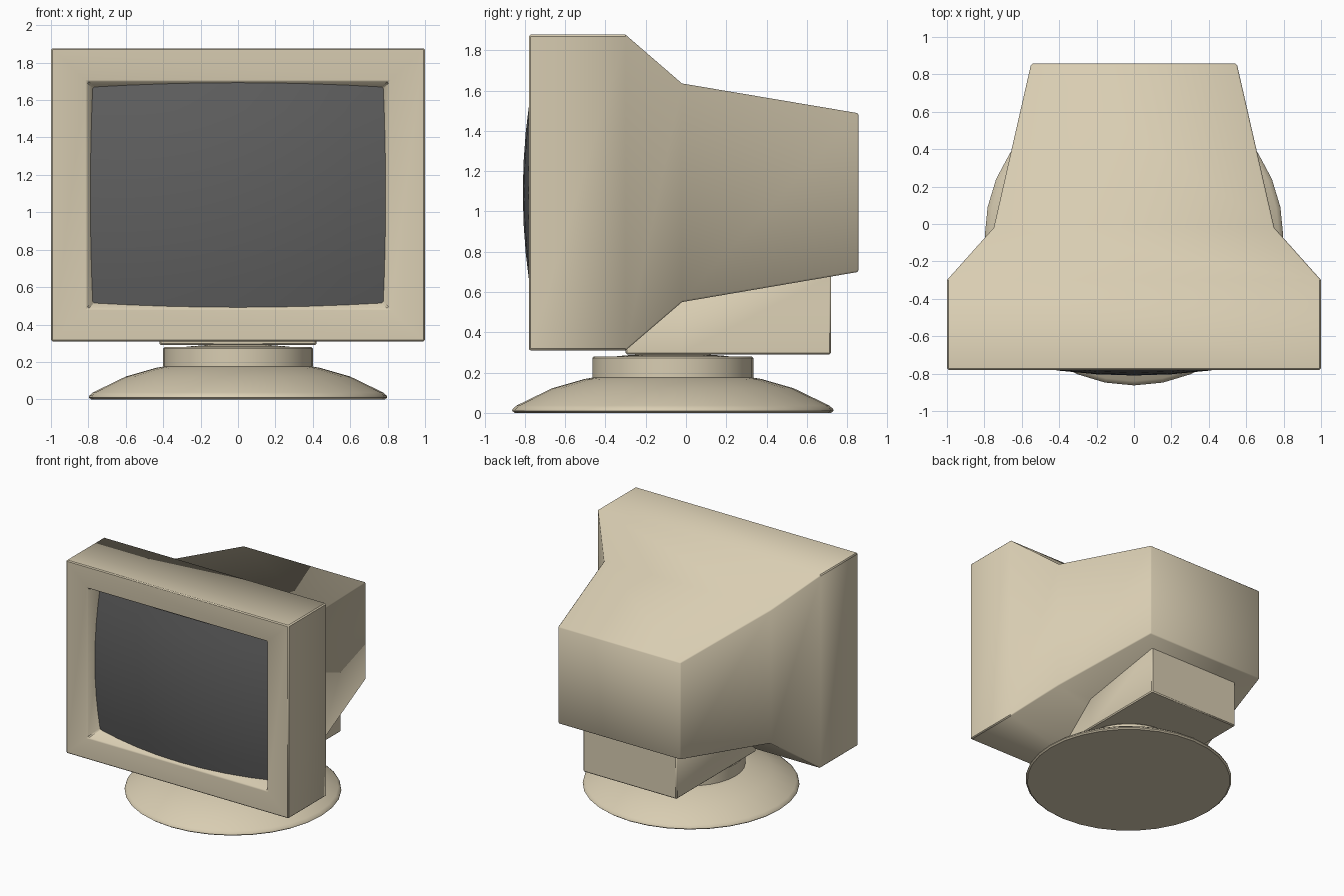
import bpy, bmesh, math

if "Cube" in bpy.data.objects:
    bpy.data.objects.remove(bpy.data.objects["Cube"])


def material(name, rgb):
    m = bpy.data.materials.new(name)
    m.diffuse_color = (*rgb, 1)
    m.use_nodes = True
    m.node_tree.nodes["Principled BSDF"].inputs["Base Color"].default_value = m.diffuse_color
    return m


BEIGE = material("warm beige", (0.69, 0.61, 0.445))
GREY = material("dark grey glass", (0.115, 0.115, 0.115))


def finish(name, bm, mat, angle=43, bevel=0):
    bmesh.ops.recalc_face_normals(bm, faces=bm.faces)
    me = bpy.data.meshes.new(name)
    bm.to_mesh(me)
    bm.free()
    ob = bpy.data.objects.new(name, me)
    bpy.context.collection.objects.link(ob)
    me.materials.append(mat)
    bpy.ops.object.select_all(action='DESELECT')
    ob.select_set(True)
    bpy.context.view_layer.objects.active = ob
    if bevel:
        mod = ob.modifiers.new("bevel", 'BEVEL')
        mod.width = bevel
        mod.segments = 1
        mod.limit_method = 'ANGLE'
        mod.angle_limit = math.radians(60)
        bpy.ops.object.modifier_apply(modifier=mod.name)
    bpy.ops.object.shade_smooth_by_angle(angle=math.radians(angle))
    return ob


def bridge(bm, rings):
    for a, b in zip(rings, rings[1:]):
        n = len(a)
        for i in range(n):
            bm.faces.new((a[i], a[(i + 1) % n], b[(i + 1) % n], b[i]))
    bm.faces.new(rings[0])
    bm.faces.new(rings[-1])


def rect_loft(name, sections, bevel):
    """Loft through rectangles given as (y, half width, bottom, top)."""
    bm = bmesh.new()
    rings = [[bm.verts.new(p) for p in
              ((-w, y, lo), (w, y, lo), (w, y, hi), (-w, y, hi))]
             for y, w, lo, hi in sections]
    bridge(bm, rings)
    return finish(name, bm, BEIGE, bevel=bevel)


def lathe(name, profile, cy, steps=32):
    """Revolve (radius, z) points around a vertical axis."""
    bm = bmesh.new()
    rings = [[bm.verts.new((r * math.sin(2 * math.pi * i / steps),
                            cy + r * math.cos(2 * math.pi * i / steps), z))
              for i in range(steps)] for r, z in profile]
    bridge(bm, rings)
    return finish(name, bm, BEIGE, angle=35)


# Case: tapered recess, front bezel, deep frame, shoulder and tapering back
rect_loft("monitor_case", [
    (-0.60, 0.762, 0.53, 1.655),
    (-0.78, 0.807, 0.485, 1.70),
    (-0.78, 1.0, 0.31, 1.877),
    (-0.30, 1.0, 0.31, 1.877),
    (-0.02, 0.75, 0.55, 1.635),
    (0.857, 0.55, 0.70, 1.487)], 0.008)

# Screen: bulging glass whose outline follows the recess walls
bm = bmesh.new()
N, R, CZ = 8, 3.1, 1.0925
grid = []
for j in range(N + 1):
    row = []
    for i in range(N + 1):
        u, v = 2 * i / N - 1, 2 * j / N - 1
        y = -0.78
        for _ in range(6):
            shrink = 0.25 * max(0, y + 0.78)
            x, z = u * (0.807 - shrink), v * (0.6075 - shrink)
            y = -0.81 + (x * x + z * z) / (2 * R)
        row.append(bm.verts.new((x, y, CZ + z)))
    grid.append(row)
for j in range(N):
    for i in range(N):
        bm.faces.new((grid[j][i], grid[j][i + 1],
                      grid[j + 1][i + 1], grid[j + 1][i]))
screen = finish("screen", bm, GREY)
if screen.data.polygons[0].normal.y > 0:
    screen.data.flip_normals()

# Block under the back of the case, top tucked just inside the case
rect_loft("under_block", [
    (-0.30, 0.42, 0.29, 0.32),
    (-0.02, 0.42, 0.29, 0.56),
    (0.72, 0.42, 0.29, 0.685)], 0.008)

# Swivel foot: round dish, neck and low dome
lathe("base_dish", [(0.785, 0.0), (0.798, 0.01), (0.795, 0.02), (0.775, 0.037),
                    (0.60, 0.122), (0.44, 0.168), (0.40, 0.175)], -0.065)
lathe("neck", [(0.40, 0.16), (0.40, 0.272), (0.392, 0.28)], -0.065)
lathe("swivel_dome", [(0.38, 0.27), (0.25, 0.284), (0.10, 0.295)], -0.065)
